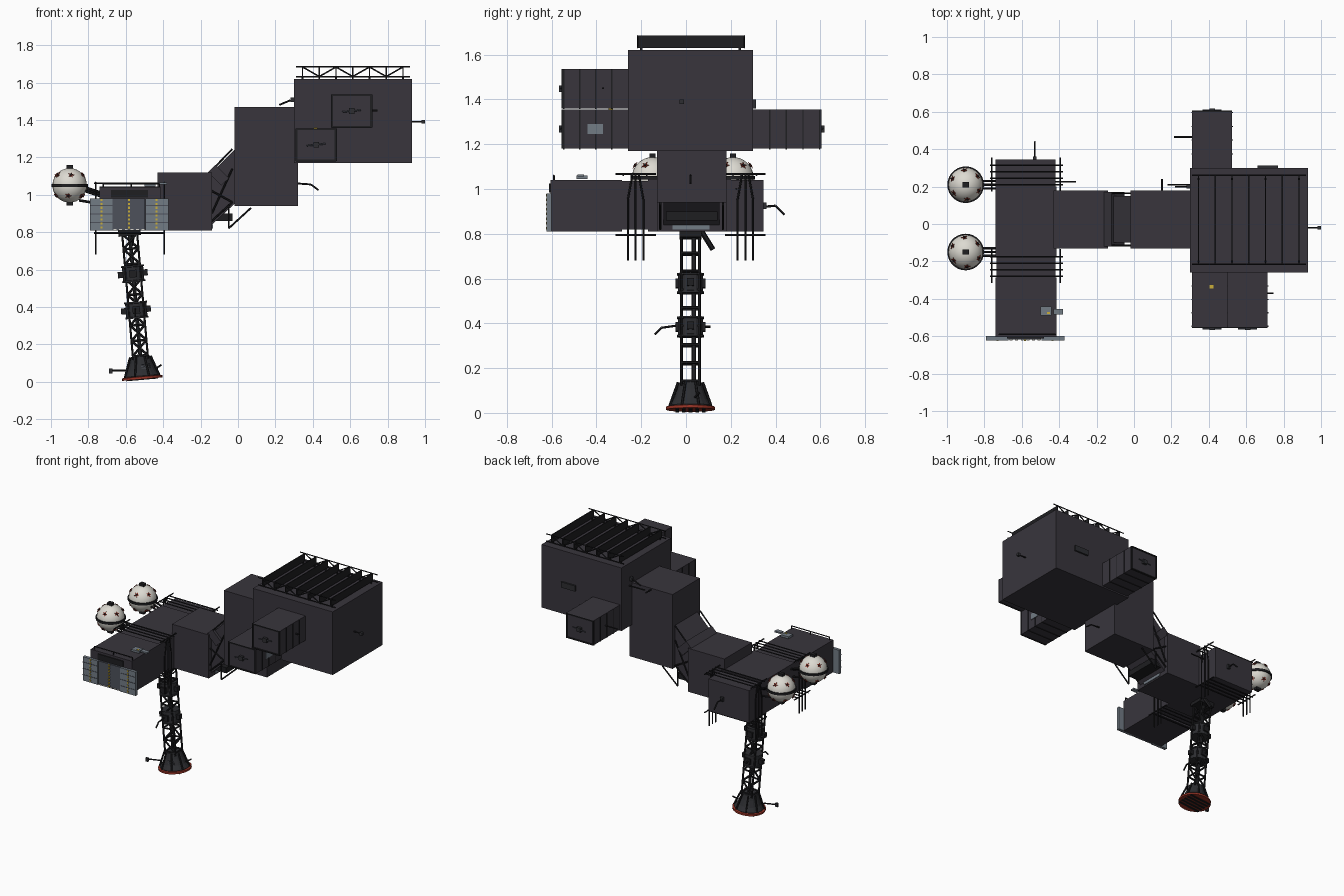
import bpy, bmesh, math
from mathutils import Vector, Matrix

if "Cube" in bpy.data.objects:
    bpy.data.objects.remove(bpy.data.objects["Cube"])


def material(name, r, g, b):
    m = bpy.data.materials.new(name)
    m.diffuse_color = (r, g, b, 1)
    m.use_nodes = True
    m.node_tree.nodes["Principled BSDF"].inputs["Base Color"].default_value = m.diffuse_color
    return m


HULL = material("charcoal hull", 0.040, 0.036, 0.046)
DARK = material("black metal", 0.013, 0.013, 0.015)
FOOT = material("dark steel", 0.026, 0.027, 0.031)
GREY = material("blue grey panel", 0.17, 0.20, 0.235)
SLATE = material("slate panel", 0.075, 0.083, 0.105)
WHITE = material("tank white", 0.72, 0.70, 0.64)
RED = material("warning red", 0.33, 0.035, 0.02)
YELLOW = material("warning yellow", 0.60, 0.43, 0.04)


def finish(bm, name, mat, matrix=None, smooth=False):
    bmesh.ops.recalc_face_normals(bm, faces=bm.faces[:])
    me = bpy.data.meshes.new(name)
    bm.to_mesh(me)
    bm.free()
    me.materials.append(mat)
    ob = bpy.data.objects.new(name, me)
    bpy.context.collection.objects.link(ob)
    if matrix is not None:
        ob.matrix_world = matrix
    if smooth:
        me.shade_smooth()
    return ob


def boxes(name, mat, items, matrix=None):
    """Each item is (x0, x1, y0, y1, z0, z1)."""
    bm = bmesh.new()
    for x0, x1, y0, y1, z0, z1 in items:
        m = Matrix.Translation(((x0 + x1) / 2, (y0 + y1) / 2, (z0 + z1) / 2))
        m = m @ Matrix.Diagonal((x1 - x0, y1 - y0, z1 - z0, 1))
        bmesh.ops.create_cube(bm, size=1, matrix=m)
    return finish(bm, name, mat, matrix)


def rods(name, mat, segs, r=0.004, matrix=None, n=6):
    """Each segment is a pair of end points."""
    bm = bmesh.new()
    for a, b in segs:
        a, b = Vector(a), Vector(b)
        d = b - a
        m = Matrix.Translation((a + b) / 2) @ d.to_track_quat('Z', 'Y').to_matrix().to_4x4()
        bmesh.ops.create_cone(bm, cap_ends=True, segments=n, radius1=r, radius2=r, depth=d.length, matrix=m)
    return finish(bm, name, mat, matrix)


def lathe(name, mat, profile, n=16, matrix=None):
    """Closed solid from (radius, height) points, turned around z."""
    bm = bmesh.new()
    rings = [[bm.verts.new((r * math.cos(2 * math.pi * i / n), r * math.sin(2 * math.pi * i / n), z))
              for i in range(n)] for r, z in profile]
    for lo, hi in zip(rings, rings[1:]):
        for i in range(n):
            bm.faces.new((lo[i], lo[(i + 1) % n], hi[(i + 1) % n], hi[i]))
    bm.faces.new(rings[0])
    bm.faces.new(rings[-1])
    return finish(bm, name, mat, matrix)


def prism(name, mat, outline, y0, y1):
    bm = bmesh.new()
    f = bm.faces.new([bm.verts.new((x, y0, z)) for x, z in outline])
    ext = bmesh.ops.extrude_face_region(bm, geom=[f])
    bmesh.ops.translate(bm, vec=(0, y1 - y0, 0), verts=[v for v in ext['geom'] if isinstance(v, bmesh.types.BMVert)])
    return finish(bm, name, mat)


# Main hull modules
boxes("dock_module", HULL, [(-0.74, -0.415, -0.605, -0.285, 0.81, 1.04), (-0.735, -0.42, -0.285, -0.17, 0.82, 1.035),
                            (-0.74, -0.415, -0.17, 0.20, 0.81, 1.045), (-0.74, -0.42, 0.20, 0.345, 0.81, 1.04)])
boxes("link_module", HULL, [(-0.43, -0.14, -0.13, 0.18, 0.81, 1.12)])
prism("sloped_passage", HULL, [(-0.15, 0.83), (-0.02, 0.95), (-0.02, 1.24), (-0.15, 1.11)], -0.10, 0.15)
boxes("tower_module", HULL, [(-0.02, 0.32, -0.13, 0.18, 0.94, 1.47)])
boxes("main_module", HULL, [(0.30, 0.93, -0.26, 0.30, 1.17, 1.62)])

# Passage ribs, end plate and struts
boxes("passage_step", DARK, [(-0.135, -0.03, -0.09, 0.14, 0.86, 0.90)])
boxes("passage_plate", GREY, [(-0.14, -0.134, -0.06, 0.105, 0.82, 0.84)])
strut = []
for y in (-0.115, 0.165):
    strut += [((-0.15, y, 1.12), (-0.03, y, 1.245)), ((-0.14, y, 0.86), (-0.03, y, 0.96)), ((-0.05, y, 0.82), (0.07, y, 0.93)),
              ((-0.05, y, 0.82), (-0.05, y, 0.95)), ((-0.14, y, 1.02), (-0.03, y, 0.96)), ((-0.14, y, 0.90), (-0.03, y, 1.14))]
rods("passage_struts", DARK, strut, 0.005)
prism("passage_hinge", HULL, [(-0.16, 1.12), (-0.12, 1.16), (-0.05, 1.09), (-0.09, 1.05)], -0.12, 0.17)

# Side pods with bands, end frame and end cap, pointing outward from the main module
for name, x0, z0, y_in, y_out in (("lower_front_pod", 0.31, 1.18, -0.26, -0.55),
                                  ("upper_front_pod", 0.50, 1.36, -0.26, -0.55),
                                  ("rear_pod", 0.31, 1.18, 0.30, 0.60)):
    x1, z1 = x0 + 0.215, z0 + 0.175
    s = 1 if y_out > 0 else -1
    boxes(name, HULL, [(x0, x1, min(y_in, y_out), max(y_in, y_out), z0, z1)])
    cx, cz, e = (x0 + x1) / 2, (z0 + z1) / 2, y_out
    bands = []
    for k in range(1, 5):
        y = y_in + (y_out - y_in) * k / 4.05
        for f in (x0, x1):
            bands.append((f - 0.003, f + 0.003, y - 0.003, y + 0.003, z0, z1))
        bands.append((x0, x1, y - 0.003, y + 0.003, z0 - 0.003, z0 + 0.003))
    ya, yb = sorted((e, e + s * 0.006))
    bands += [(x0, x1, ya, yb, z, z + 0.008) for z in (z0, z1 - 0.008)]
    bands += [(x, x + 0.008, ya, yb, z0, z1) for x in (x0, x1 - 0.008)]
    boxes(name + "_bands", DARK, bands)
    boxes(name + "_latch", FOOT, [(cx - 0.015, cx + 0.015, *sorted((e, e + s * 0.018)), cz - 0.015, cz + 0.015)])
    rods(name + "_handle", SLATE, [((cx - 0.05, e + s * 0.01, cz - 0.005), (cx + 0.05, e + s * 0.01, cz + 0.005))], 0.004)
boxes("pod_sign", GREY, [(0.525, 0.53, -0.44, -0.37, 1.245, 1.29)])

# Roof truss of fins and zigzag ends
fins = [0.345 + 0.0895 * i for i in range(7)]
boxes("roof_fins", DARK, [(x - 0.003, x + 0.003, -0.215, 0.26, 1.63, 1.685) for x in fins])
boxes("roof_feet", DARK, [(x - 0.005, x + 0.005, y - 0.005, y + 0.005, 1.615, 1.635) for x in fins for y in (-0.2, 0.24)])
truss = []
for y in (-0.215, 0.26):
    truss += [((0.31, y, z), (0.92, y, z)) for z in (1.632, 1.683)]
    for i, (a, b) in enumerate(zip(fins, fins[1:])):
        za, zb = (1.632, 1.683) if i % 2 else (1.683, 1.632)
        truss.append(((a, y, za), (b, y, zb)))
rods("roof_truss", DARK, truss, 0.004)

# Bay doors on the dock front with dashed markings
boxes("door_wings", GREY, [(-0.79, -0.672, -0.622, -0.60, 0.81, 0.98), (-0.495, -0.372, -0.622, -0.60, 0.81, 0.98)])
boxes("door_centre", SLATE, [(-0.67, -0.497, -0.618, -0.60, 0.81, 0.98)])
boxes("door_grooves", SLATE, [(x, x + 0.118, -0.624, -0.62, z, z + 0.004) for x in (-0.79, -0.493) for z in (0.85, 0.895, 0.94)])
boxes("door_dashes", YELLOW, [(x - 0.005, x + 0.005, -0.626, -0.616, z, z + 0.011)
                              for x in (-0.73, -0.583, -0.435) for z in [0.82 + 0.021 * i for i in range(8)]])
boxes("door_trim", WHITE, [(-0.665 + 0.03 * i, -0.65 + 0.03 * i, -0.622, -0.615, 0.812, 0.818) for i in range(6)])
rods("door_roof_rail", DARK, [((-0.72, -0.59, 1.06), (-0.42, -0.59, 1.06))] +
     [((x, -0.59, 1.03), (x, -0.59, 1.06)) for x in (-0.72, -0.57, -0.42)], 0.004)
boxes("dock_lintel", DARK, [(-0.68, -0.48, -0.612, -0.60, 0.985, 1.025)])

# Handling cages around both dock necks
cage = []
for c in (-0.225, 0.265):
    for y in (c - 0.055, c - 0.02, c + 0.015, c + 0.05):
        cage += [((-0.77, y, 1.062), (-0.38, y, 1.062)), ((-0.77, y, 0.795), (-0.39, y, 0.795))]
    for x in (-0.76, -0.395):
        cage += [((x, c - 0.09, z), (x, c + 0.09, z)) for z in (1.066, 0.795)]
        for dy in (-0.035, 0, 0.035):
            cage += [((x, c + dy, 0.68), (x, c + dy, 0.95)), ((x, c + dy, 0.95), (x, c + dy * 0.4, 1.066))]
rods("dock_cages", DARK, cage, 0.0045)

# Round tanks with belt, bolts and stars
for tag, y in (("front", -0.15), ("rear", 0.21)):
    c = Vector((-0.90, y, 1.05))
    bm = bmesh.new()
    bmesh.ops.create_uvsphere(bm, u_segments=28, v_segments=16, radius=0.092)
    finish(bm, tag + "_tank", WHITE, Matrix.Translation(c), True)
    lathe(tag + "_tank_belt", DARK, [(0.08, -0.008), (0.098, -0.008), (0.098, 0.008), (0.08, 0.008)], 28, Matrix.Translation(c))
    dots, stars = bmesh.new(), bmesh.new()
    dirs = [(a * math.pi / 3 + lat, lat) for a in range(6) for lat in (0.62, -0.62)]
    for az, lat in dirs:
        d = Vector((math.cos(az) * math.cos(lat), math.sin(az) * math.cos(lat), math.sin(lat)))
        q = d.to_track_quat('Z', 'Y').to_matrix().to_4x4()
        m = Matrix.Translation(d * 0.093) @ q
        tips = [stars.verts.new(m @ Vector((r * math.cos(k * math.pi / 5), r * math.sin(k * math.pi / 5), 0.002)))
                for k in range(10) for r in ((0.018, 0.008)[k % 2],)]
        f = stars.faces.new(tips)
        bmesh.ops.extrude_face_region(stars, geom=[f])
        bmesh.ops.translate(stars, vec=d * 0.003, verts=tips)
        bmesh.ops.create_cone(dots, cap_ends=True, segments=8, radius1=0.009, radius2=0.006, depth=0.016, matrix=m)
    finish(stars, tag + "_tank_stars", RED, Matrix.Translation(c))
    finish(dots, tag + "_tank_bolts", DARK, Matrix.Translation(c))
    x, z = c.x, c.z
    boxes(tag + "_tank_caps", DARK, [(x - 0.018, x + 0.018, y - 0.014, y + 0.014, z - 0.108, z - 0.085),
                                     (x - 0.018, x + 0.018, y - 0.014, y + 0.014, z + 0.085, z + 0.108)])
    rods(tag + "_tank_arm", DARK, [((-0.82, y + d, 1.03 + d / 2), (-0.73, y + d, 1.0 + d / 2)) for d in (-0.02, 0, 0.02)] +
         [((-0.85, y, 0.97), (-0.73, y, 0.95))], 0.007)

# Leaning leg: everything below is placed along its own axis
top, base = Vector((-0.58, 0.02, 0.80)), Vector((-0.512, 0.02, 0.02))
length = (top - base).length
leg = Matrix.Translation(base) @ Matrix.Rotation(math.atan2(top.x - base.x, top.z - base.z), 4, 'Y')
P = [(-0.04, -0.04), (0.04, -0.04), (0.04, 0.04), (-0.04, 0.04)]
levels = [0.12 + 0.082 * i for i in range(9)]
bars = []
for i in range(4):
    p, q = P[i], P[(i + 1) % 4]
    bars.append(((*p, 0.1), (*p, length)))
    for k, z in enumerate(levels):
        bars.append(((*p, z), (*q, z)))
        if k < 8 and i % 2 == 0:
            a, b = (p, q) if k % 2 else (q, p)
            bars.append(((*a, z), (*b, levels[k + 1])))
rods("leg_truss", DARK, bars, 0.0065, leg)
rods("leg_pipe", FOOT, [((0.0, 0.015, 0.1), (0, 0.015, length))], 0.010, leg, 8)
boxes("leg_mount", DARK, [(-0.06, 0.06, -0.05, 0.05, length - 0.02, length + 0.02)], leg)
rods("leg_brace", DARK, [((-0.56, 0.07, 0.81), (-0.57, 0.12, 0.73))], 0.012)
for tag, h in (("upper", 0.56), ("lower", 0.365)):
    lathe(tag + "_collar", FOOT, [(0.055, h - 0.045), (0.062, h - 0.045), (0.062, h - 0.037), (0.057, h - 0.035), (0.057, h + 0.035),
                                  (0.062, h + 0.037), (0.062, h + 0.045), (0.055, h + 0.045)], 14, leg)
    boxes(tag + "_collar_boxes", DARK, [(-0.082, -0.05, -0.015, 0.015, h - 0.018, h + 0.015), (0.05, 0.078, -0.015, 0.015, h - 0.015, h + 0.018),
                                        (-0.02, 0.02, -0.066, -0.05, h - 0.02, h + 0.02), (-0.02, 0.02, 0.05, 0.066, h - 0.02, h + 0.02)], leg)

# Flared foot with red rim, ribs and grille
lathe("foot_bell", FOOT, [(0.095, 0.0), (0.098, 0.012), (0.078, 0.04), (0.062, 0.08), (0.052, 0.115), (0.04, 0.118)], 20, leg)
lathe("foot_rim", RED, [(0.09, -0.006), (0.109, -0.006), (0.109, 0.007), (0.09, 0.010)], 24, leg)
boxes("foot_grille", DARK, [(-0.085, 0.085, y - 0.008, y + 0.008, -0.010, -0.004) for y in (-0.06, -0.03, 0, 0.03, 0.06)], leg)
ribs = [(math.cos(k * math.pi / 4 + 0.39), math.sin(k * math.pi / 4 + 0.39)) for k in range(8)]
rods("foot_ribs", DARK, [((x * 0.1, y * 0.1, 0.01), (x * 0.06, y * 0.06, 0.115)) for x, y in ribs], 0.006, leg)
boxes("foot_vents", SLATE, [(-0.0, 0.05, -0.074, -0.07, z, z + 0.004) for z in (0.05, 0.06, 0.07)], leg)

# Antennas and grab arms
rods("antennas", DARK, [
    ((0.93, -0.02, 1.39), (0.985, -0.02, 1.39)), ((0.32, 0.02, 1.06), (0.39, 0.02, 1.055)), ((0.39, 0.02, 1.055), (0.43, 0.02, 1.025)),
    ((0.22, 0.20, 1.48), (0.28, 0.20, 1.505)), ((0.28, 0.20, 1.505), (0.31, 0.20, 1.505)), ((0.18, 0.21, 1.46), (0.31, 0.21, 1.46)),
    ((0.15, 0.18, 1.46), (0.15, 0.24, 1.46)), ((0.215, 0.465, 1.27), (0.31, 0.465, 1.27)), ((-0.53, 0.34, 0.92), (-0.53, 0.40, 0.925)),
    ((-0.53, 0.40, 0.925), (-0.53, 0.44, 0.885)), ((-0.42, 0.225, 1.0), (-0.31, 0.225, 1.0)), ((0.715, -0.37, 1.45), (0.745, -0.37, 1.45)),
    ((-0.55, -0.04, 0.39), (-0.55, -0.11, 0.38)), ((-0.55, -0.11, 0.38), (-0.55, -0.14, 0.35)), ((-0.55, 0.07, 0.385), (-0.55, 0.11, 0.385)),
    ((-0.60, -0.02, 0.06), (-0.68, -0.05, 0.06)), ((-0.44, 0.04, 0.07), (-0.41, 0.06, 0.09))], 0.005)
boxes("antenna_heads", FOOT, [(0.98, 1.0, -0.03, -0.01, 1.38, 1.40), (-0.69, -0.67, -0.06, -0.045, 0.045, 0.07), (0.28, 0.31, 0.19, 0.21, 1.495, 1.52),
                              (-0.54, -0.52, 0.345, 0.36, 0.91, 0.94), (0.66, 0.77, 0.30, 0.312, 1.36, 1.40)])
boxes("roof_dish", GREY, [(-0.50, -0.44, -0.49, -0.44, 1.045, 1.06), (-0.43, -0.38, -0.485, -0.455, 1.055, 1.065)])
boxes("roof_markings", YELLOW, [(-0.465, -0.45, -0.48, -0.47, 1.06, 1.064), (0.405, 0.425, -0.345, -0.325, 1.355, 1.36)])
